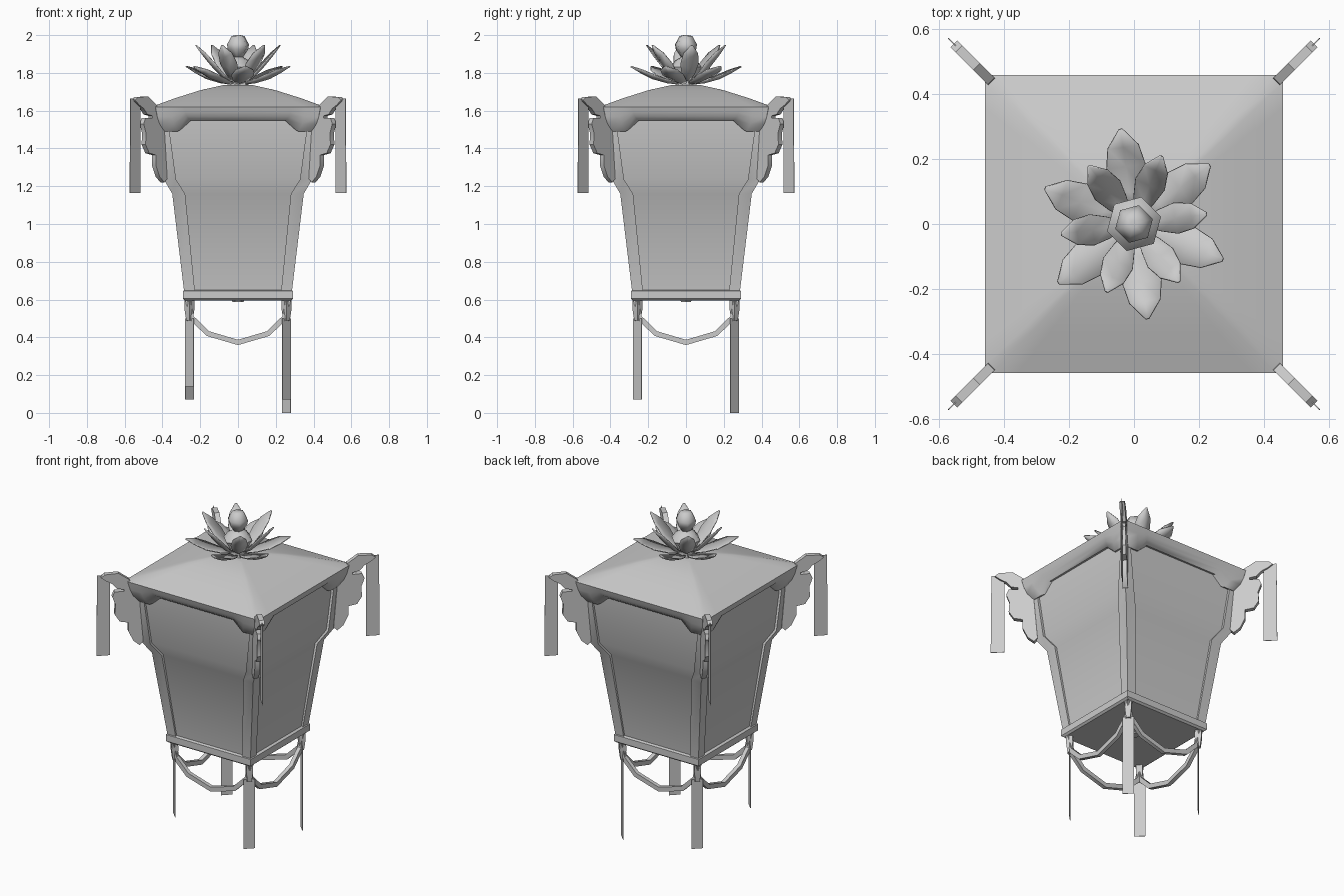
import bpy
import math
from mathutils import Matrix, Vector

cube = bpy.data.objects.get("Cube")
if cube:
    bpy.data.objects.remove(cube, do_unlink=True)

GREY = (0.6, 0.6, 0.6, 1.0)
mat = bpy.data.materials.new("plain grey")
mat.use_nodes = True
mat.diffuse_color = GREY
mat.node_tree.nodes["Principled BSDF"].inputs["Base Color"].default_value = GREY
CORNERS = {"front_left": -45, "back_left": 45, "back_right": 135, "front_right": 225}
SIDES = {"left": 0, "back": 90, "right": 180, "front": 270}
R2 = math.sqrt(2)


def add(name, verts, faces, turn=0, smooth=30):
    me = bpy.data.meshes.new(name)
    me.from_pydata([tuple(v) for v in verts], [], faces)
    me.transform(Matrix.Rotation(math.radians(turn), 4, 'Z'))
    me.materials.append(mat)
    ob = bpy.data.objects.new(name, me)
    bpy.context.collection.objects.link(ob)
    bpy.ops.object.select_all(action='DESELECT')
    ob.select_set(True)
    bpy.context.view_layer.objects.active = ob
    bpy.ops.object.mode_set(mode='EDIT')
    bpy.ops.mesh.select_all(action='SELECT')
    bpy.ops.mesh.normals_make_consistent(inside=False)
    bpy.ops.object.mode_set(mode='OBJECT')
    bpy.ops.object.shade_smooth_by_angle(angle=math.radians(smooth))
    return ob


def loft(name, rings, turn=0, smooth=30):
    """Skin a list of equal closed rings and cap both ends."""
    n = len(rings[0])
    verts = [p for ring in rings for p in ring]
    faces = [(r * n + i, r * n + (i + 1) % n, (r + 1) * n + (i + 1) % n, (r + 1) * n + i)
             for r in range(len(rings) - 1) for i in range(n)]
    faces += [tuple(range(n)), tuple(range(len(verts) - n, len(verts)))]
    return add(name, verts, faces, turn, smooth)


def square(h, z):
    return [(-h, -h, z), (h, -h, z), (h, h, z), (-h, h, z)]


def polygon(r, z, n=6):
    return [(r * math.cos(math.tau * i / n), r * math.sin(math.tau * i / n), z) for i in range(n)]


def plate(name, outline, thick, turn):
    """Upright slab in the radial plane, outline as (radius, height)."""
    return loft(name, [[(r, s * thick / 2, z) for r, z in outline] for s in (-1, 1)], turn)


# Roof with a curved skirt that hangs lower at the corners
COLS = [-0.95, -0.78, -0.62, 0.62, 0.78, 0.95]


def eave_ring(h, z, drop=0.0):
    ring = []
    for k in range(4):
        rot = Matrix.Rotation(k * math.pi / 2, 3, 'Z')
        for u in COLS:
            low = drop if abs(u) > 0.7 else drop * 0.55
            ring.append(rot @ Vector((u * h, -h, z - low)))
    return ring


loft("roof", [eave_ring(0.385, 1.60), eave_ring(0.395, 1.62, 0.125), eave_ring(0.41, 1.62, 0.13),
              eave_ring(0.437, 1.62, 0.09), eave_ring(0.45, 1.62, 0.05), eave_ring(0.46, 1.62),
              eave_ring(0.33, 1.667), eave_ring(0.20, 1.708), eave_ring(0.08, 1.735)], smooth=40)

# Lantern panels, bent at the waist like the posts, and the base tray
loft("panels", [square(0.272, 0.62), square(0.334, 1.16), square(0.378, 1.24), square(0.395, 1.60)], smooth=40)
loft("base_tray", [square(0.28, 0.595), square(0.292, 0.605), square(0.292, 0.645), square(0.28, 0.65)])
loft("base_knob", [polygon(0.035, 0.60), polygon(0.03, 0.588)])

# Bent corner posts: inner half width, outer half width, height
POST = [(0.228, 0.285, 0.64), (0.28, 0.348, 1.16), (0.328, 0.392, 1.235), (0.372, 0.408, 1.56)]
# Corner bracket outline, in distances along one axis
BRACKET = [(0.43, 1.57), (0.44, 1.63), (0.485, 1.675), (0.54, 1.672), (0.555, 1.655), (0.535, 1.632),
           (0.51, 1.612), (0.49, 1.58), (0.462, 1.572), (0.462, 1.56), (0.50, 1.562), (0.51, 1.53),
           (0.497, 1.48), (0.50, 1.42), (0.48, 1.375), (0.445, 1.365), (0.445, 1.31), (0.425, 1.25),
           (0.40, 1.22), (0.385, 1.24), (0.40, 1.50)]
RIBBON_END = {"front_left": 0.07, "back_left": 0.0, "back_right": 0.07, "front_right": 0.14}

for place, turn in CORNERS.items():
    # turn the post's own corner from +x +y to this place
    loft("post_" + place, [[(a, a, z), (b, a, z), (b, b, z), (a, b, z)] for a, b, z in POST], turn - 45)
    plate("bracket_" + place, [(r * R2, z) for r, z in BRACKET], 0.03, turn)
    plate("upper_ribbon_" + place,
          [(r * R2, z) for r, z in ((0.518, 1.165), (0.573, 1.165), (0.57, 1.665), (0.518, 1.655))], 0.003, turn)
    # short link and lower ribbon that faces outward
    r = 0.257 * R2
    loft("link_" + place, [[(r + x * w, y * w, z) for x, y in ((-1, -1), (1, -1), (1, 1), (-1, 1))]
                           for w, z in ((0.018, 0.60), (0.019, 0.55), (0.012, 0.49))], turn)
    loft("lower_ribbon_" + place, [[(r + s * 0.0015, y * 0.032, z) for s, y in
                                    ((-1, -1), (1, -1), (1, 1), (-1, 1))]
                                   for z in (RIBBON_END[place], 0.50)], turn)

# Faceted swags under each side of the tray
half = [(0.265, 0.60), (0.247, 0.505), (0.16, 0.42)]
path = [(-u, z) for u, z in half] + [(0, 0.373)] + half[::-1]
for place, turn in SIDES.items():
    rings = []
    for i, (u, z) in enumerate(path):
        a, b = path[max(i - 1, 0)], path[min(i + 1, len(path) - 1)]
        t = Vector((b[0] - a[0], b[1] - a[1])).normalized()
        rings.append([(0.257 + d * 0.012, u - t.y * s * 0.014, z + t.x * s * 0.014)
                      for d, s in ((-1, -1), (1, -1), (1, 1), (-1, 1))])
    loft("swag_" + place, rings, turn)


# Flower on the roof: cupped petals around a faceted bud
def petal(name, spine, width, cup, turn):
    """Spine is (radius, height); shares give the width along it."""
    shares = [0.25, 0.7, 1.0, 0.8, 0.08]
    verts, faces = [], []
    for (r, z), share in zip(spine, shares):
        w = width * share
        verts += [(r, -w, z + cup * share), (r, 0, z), (r, w, z + cup * share)]
    for i in range(len(spine) - 1):
        for j in range(2):
            k = i * 3 + j
            faces.append((k, k + 1, k + 4, k + 3))
    ob = add(name, verts, faces, turn, 50)
    mod = ob.modifiers.new("thickness", 'SOLIDIFY')
    mod.thickness = 0.006
    mod.offset = 0


OUTER = [(0.03, 1.74), (0.10, 1.748), (0.18, 1.77), (0.24, 1.80), (0.295, 1.833)]
INNER = [(0.03, 1.75), (0.08, 1.775), (0.13, 1.825), (0.18, 1.885), (0.225, 1.945)]
for i in range(6):
    petal("outer_petal_%d" % (i + 1), OUTER, 0.06, 0.02, 98 + 60 * i)
    petal("inner_petal_%d" % (i + 1), INNER, 0.048, 0.025, 68 + 60 * i)

loft("flower_heart", [polygon(0.06, 1.73), polygon(0.05, 1.77), polygon(0.086, 1.83),
                      polygon(0.06, 1.865), polygon(0.025, 1.885)], 15, 50)
loft("flower_bud", [polygon(0.022, 1.875), polygon(0.056, 1.925), polygon(0.06, 1.95),
                    polygon(0.036, 1.995), polygon(0.012, 2.0)], 15, 65)
